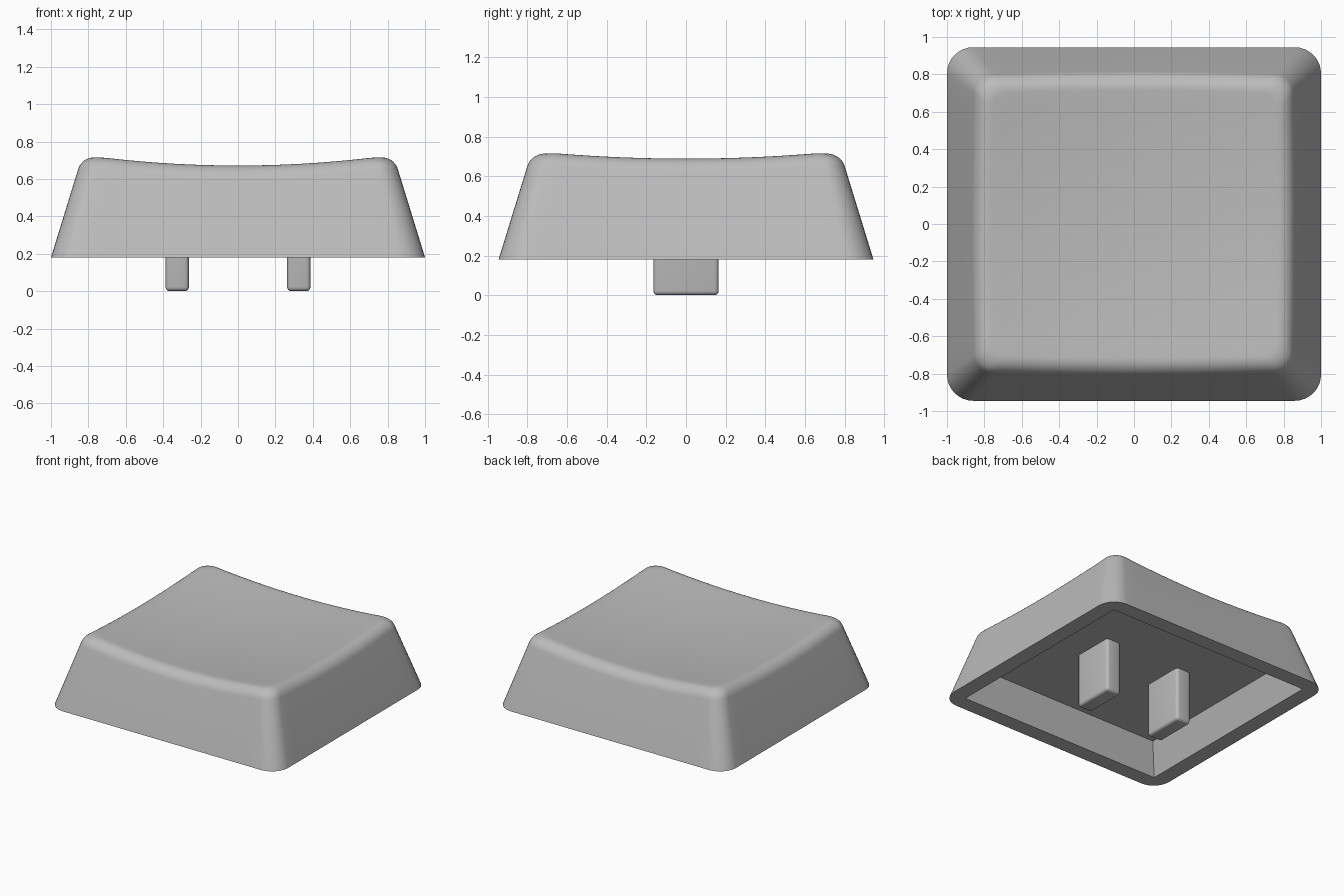
import bpy, bmesh, math
from mathutils import Vector

if "Cube" in bpy.data.objects:
    bpy.data.objects.remove(bpy.data.objects["Cube"])

BASE_Z, SLOPE, CEILING_Z = 0.18, 0.308, 0.42

grey = bpy.data.materials.new("plain grey")
grey.diffuse_color = (0.5, 0.5, 0.5, 1)
grey.use_nodes = True
grey.node_tree.nodes["Principled BSDF"].inputs["Base Color"].default_value = grey.diffuse_color


def finish(bm, name, angle):
    bmesh.ops.recalc_face_normals(bm, faces=bm.faces[:])
    mesh = bpy.data.meshes.new(name)
    bm.to_mesh(mesh)
    bm.free()
    mesh.materials.append(grey)
    obj = bpy.data.objects.new(name, mesh)
    bpy.context.collection.objects.link(obj)
    bpy.ops.object.select_all(action='DESELECT')
    obj.select_set(True)
    bpy.context.view_layer.objects.active = obj
    bpy.ops.object.shade_smooth_by_angle(angle=math.radians(angle))
    return obj


def dish(x, y):
    return 0.638 + 0.085 * x * x + 0.065 * y * y


def outline(z, corner_steps=8, side_steps=16):
    """Rounded rectangle of the tapered wall at height z."""
    inset = (z - BASE_Z) * SLOPE
    hx, hy, r = 1.0 - inset, 0.945 - inset, 0.14 - 0.08 * (z - BASE_Z)
    arcs = []
    for k, (sx, sy) in enumerate([(1, 1), (-1, 1), (-1, -1), (1, -1)]):
        c = Vector((sx * (hx - r), sy * (hy - r), z))
        arcs.append([c + r * Vector((math.cos(a), math.sin(a), 0))
                     for a in [(k + i / corner_steps) * math.pi / 2
                               for i in range(corner_steps + 1)]])
    pts = []
    for k, arc in enumerate(arcs):
        pts += arc
        nxt = arcs[(k + 1) % 4][0]
        pts += [arc[-1].lerp(nxt, i / side_steps) for i in range(1, side_steps)]
    return pts


# Shell: tapered wall, rounded rim and dished top as a stack of rings
bm = bmesh.new()
count = len(outline(BASE_Z))
rim, low, flat = [], [], []
for i in range(count):
    z = 0.7
    for _ in range(6):                      # height where wall meets dish
        p = outline(z)[i]
        z = dish(p.x, p.y)
    rim.append(p)
    low.append(outline(z - 0.075)[i])
    q = p - Vector((p.x / 0.83, p.y / 0.78, 0)) * 0.075
    flat.append(Vector((q.x, q.y, dish(q.x, q.y))))

rings = [outline(BASE_Z), low]
w = 0.8                                     # fillet weight, close to an arc
for s in range(1, 9):
    t = s / 8
    a, b, c = (1 - t) ** 2, 2 * w * t * (1 - t), t * t
    rings.append([(low[i] * a + rim[i] * b + flat[i] * c) / (a + b + c)
                  for i in range(count)])
for s in range(1, 12):
    f = 1 - s / 12
    rings.append([Vector((p.x * f, p.y * f, dish(p.x * f, p.y * f))) for p in flat])

loops = [[bm.verts.new(p) for p in ring] for ring in rings]
for lo, hi in zip(loops, loops[1:]):
    for i in range(count):
        j = (i + 1) % count
        bm.faces.new((lo[i], lo[j], hi[j], hi[i]))
centre = bm.verts.new((0, 0, dish(0, 0)))
for i in range(count):
    bm.faces.new((loops[-1][i], loops[-1][(i + 1) % count], centre))

# Hollow underside: sharp-cornered tapered recess
def rectangle(z):
    d = 0.122 + (z - BASE_Z) * SLOPE
    return [bm.verts.new((sx * (1 - d), sy * (0.945 - d), z))
            for sx, sy in [(1, 1), (-1, 1), (-1, -1), (1, -1)]]


mouth, ceiling = rectangle(BASE_Z), rectangle(CEILING_Z)
for i in range(4):
    j = (i + 1) % 4
    bm.faces.new((mouth[i], mouth[j], ceiling[j], ceiling[i]))
bm.faces.new(ceiling)
# Flat bottom rim between outer wall and recess
rim_edges = [bm.edges.get((v[i], v[(i + 1) % len(v)]))
             for v in (loops[0], mouth) for i in range(len(v))]
bmesh.ops.triangle_fill(bm, edges=rim_edges, use_beauty=True, normal=(0, 0, -1))
finish(bm, "cap_shell", 35)

# Two mounting prongs with softened edges
for side, label in ((-1, "left"), (1, "right")):
    bm = bmesh.new()
    bmesh.ops.create_cube(bm, size=1)
    for v in bm.verts:
        v.co = (side * 0.325 + v.co.x * 0.125, v.co.y * 0.33,
                (v.co.z + 0.5) * (CEILING_Z + 0.01))
    edges = [e for e in bm.edges if min(v.co.z for v in e.verts) < 0.1]
    bmesh.ops.bevel(bm, geom=edges, offset=0.022, segments=4, profile=0.5,
                    affect='EDGES')
    finish(bm, label + "_prong", 40)
